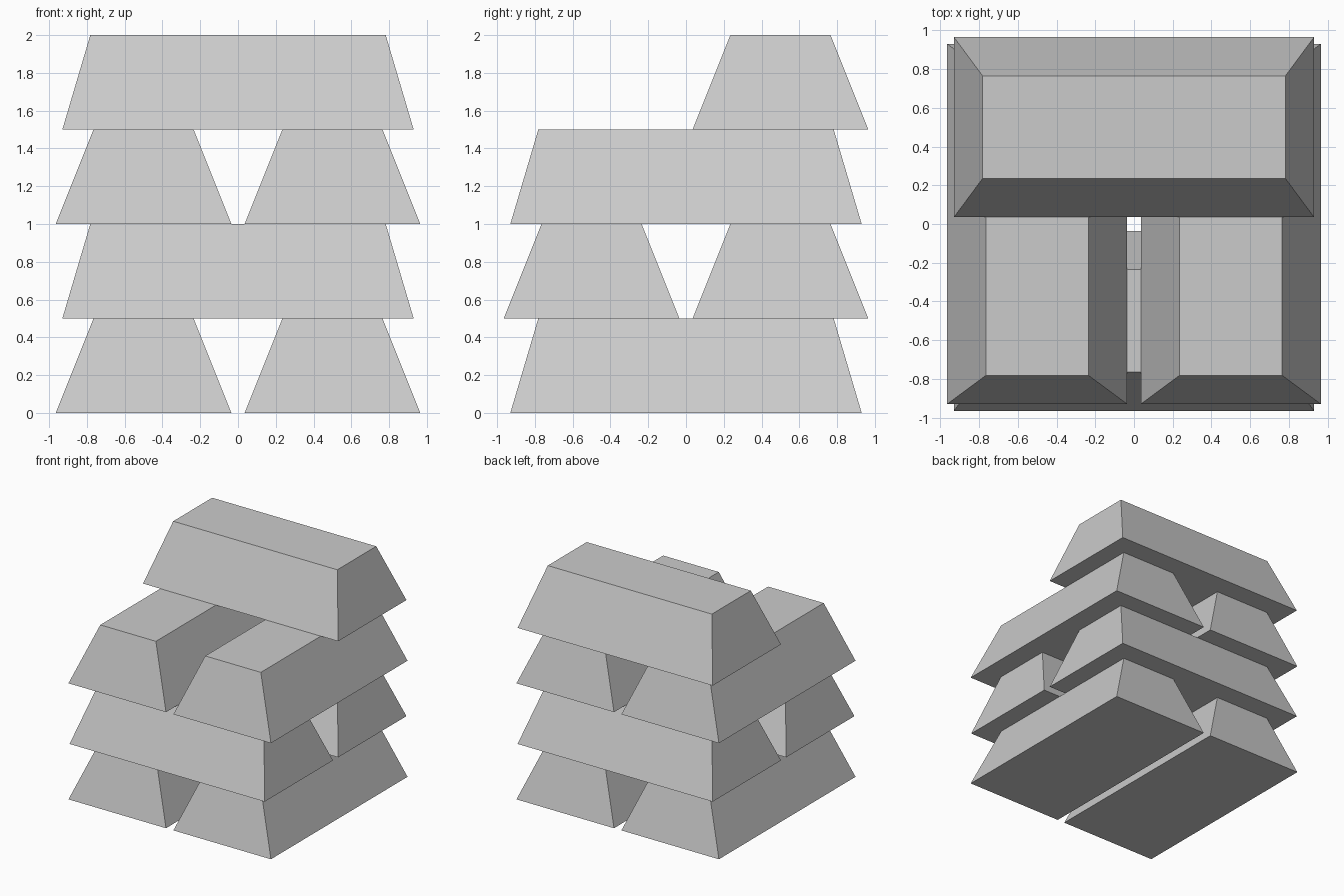
import bpy, bmesh
from math import pi

if "Cube" in bpy.data.objects:
    bpy.data.objects.remove(bpy.data.objects["Cube"])

HEIGHT = 0.5
BOTTOM = (0.93, 0.465)   # half length, half width at the base
TOP = (0.782, 0.265)     # half length, half width at the top


def make_bar_mesh():
    """Tapered bar, long side along x, base on z = 0."""
    mesh = bpy.data.meshes.new("bar")
    bm = bmesh.new()
    bmesh.ops.create_cube(bm, size=2)
    for v in bm.verts:
        half = TOP if v.co.z > 0 else BOTTOM
        v.co.x *= half[0]
        v.co.y *= half[1]
        v.co.z = HEIGHT if v.co.z > 0 else 0
    bm.to_mesh(mesh)
    bm.free()
    return mesh


def add_bar(name, mesh, location, turned):
    bar = bpy.data.objects.new(name, mesh)
    bar.location = location
    bar.rotation_euler.z = pi / 2 if turned else 0
    bpy.context.collection.objects.link(bar)


bar_mesh = make_bar_mesh()

# Three crossed layers of two bars each
for layer in range(3):
    z = layer * HEIGHT
    for side in (-1, 1):
        if layer % 2 == 0:
            name = f"layer_{layer + 1}_bar_" + ("left" if side < 0 else "right")
            add_bar(name, bar_mesh, (side * 0.5, 0, z), True)
        else:
            name = f"layer_{layer + 1}_bar_" + ("front" if side < 0 else "back")
            add_bar(name, bar_mesh, (0, side * 0.5, z), False)

# Single bar on top, at the back
add_bar("top_bar", bar_mesh, (0, 0.5, 3 * HEIGHT), False)
